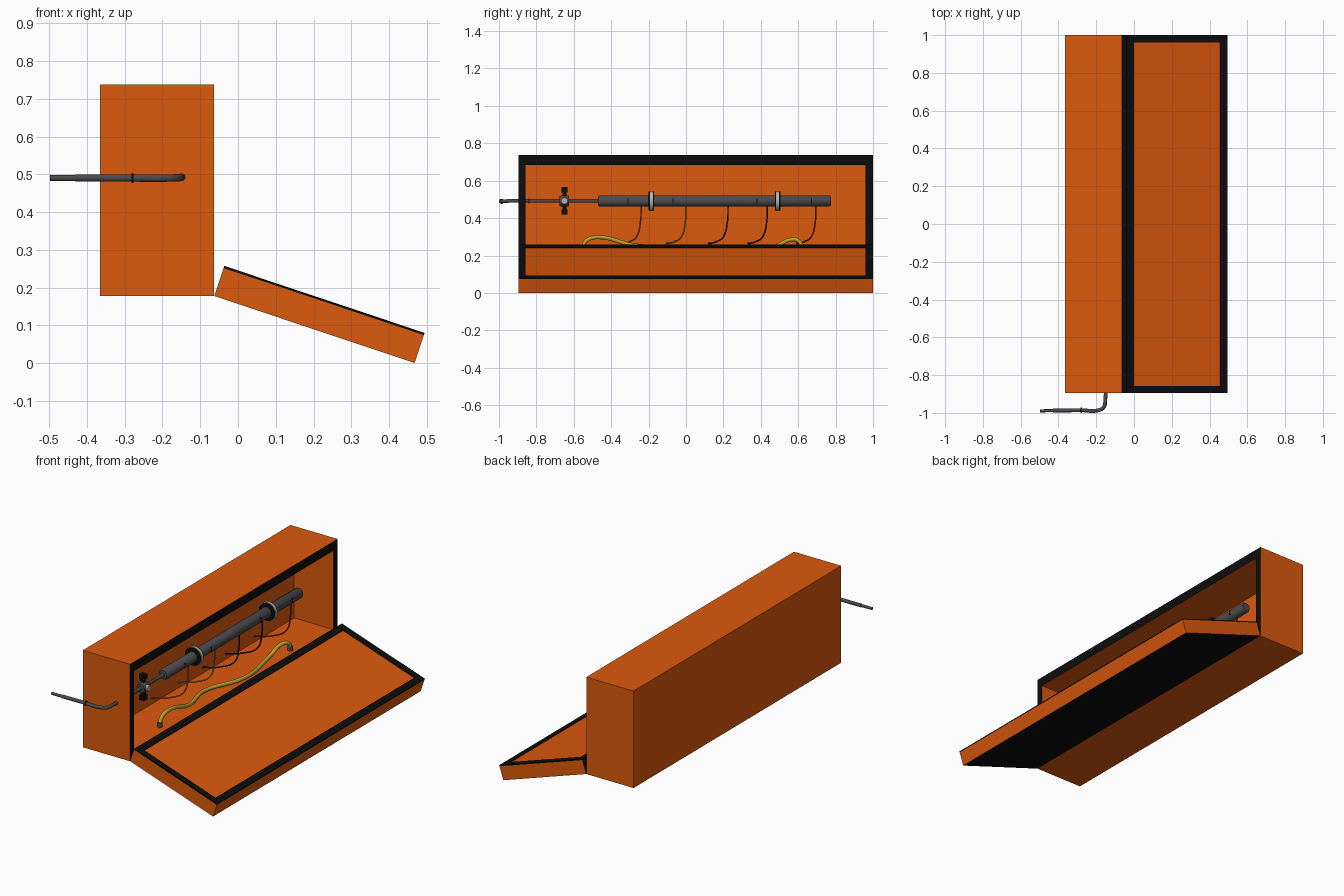
import bpy, bmesh, math
from mathutils import Vector

if "Cube" in bpy.data.objects:
    bpy.data.objects.remove(bpy.data.objects["Cube"])


def material(name, rgb):
    m = bpy.data.materials.new(name)
    m.diffuse_color = (*rgb, 1)
    m.use_nodes = True
    m.node_tree.nodes["Principled BSDF"].inputs["Base Color"].default_value = m.diffuse_color
    return m


ORANGE = material("orange", (0.72, 0.10, 0.004))
BLACK = material("black", (0.004, 0.004, 0.004))
GREY = material("dark_grey", (0.07, 0.07, 0.075))
STEEL = material("steel", (0.45, 0.45, 0.43))
YELLOW = material("yellow", (0.50, 0.36, 0.03))


def add_object(name, bm, mats, smooth=False):
    bmesh.ops.recalc_face_normals(bm, faces=bm.faces)
    me = bpy.data.meshes.new(name)
    bm.to_mesh(me)
    bm.free()
    ob = bpy.data.objects.new(name, me)
    bpy.context.collection.objects.link(ob)
    for m in mats:
        me.materials.append(m)
    if smooth:
        bpy.ops.object.select_all(action='DESELECT')
        ob.select_set(True)
        bpy.context.view_layer.objects.active = ob
        bpy.ops.object.shade_smooth_by_angle(angle=math.radians(40))
    return ob


Y0, Y1 = -0.895, 1.0


def tray(name, origin, U, V, a1, c0, c1, rim_a, depth, outer, rim, inner):
    """Open tray: a runs along U, b along y, c along V with the opening at c1."""
    bm = bmesh.new()

    def ring(a0, a1, b0, b1, c):
        return [bm.verts.new(origin + U * a + Vector((0, b, 0)) + V * c)
                for a, b in ((a0, b0), (a1, b0), (a1, b1), (a0, b1))]
    hole = (rim_a[0], a1 - rim_a[1], Y0 + 0.037, Y1 - 0.040)
    rings = [ring(0, a1, Y0, Y1, c0), ring(0, a1, Y0, Y1, c1),
             ring(*hole, c1), ring(*hole, c1 - depth)]
    mats = [ORANGE, BLACK]
    bm.faces.new(rings[0]).material_index = outer
    for r, s, m in zip(rings, rings[1:], (outer, rim, inner)):
        for i in range(4):
            j = (i + 1) % 4
            bm.faces.new((r[i], r[j], s[j], s[i])).material_index = m
    bm.faces.new(rings[3]).material_index = 0
    return add_object(name, bm, mats)


def box(name, lo, hi, mat):
    bm = bmesh.new()
    bmesh.ops.create_cube(bm, size=1)
    for v in bm.verts:
        v.co = Vector([(l + h) / 2 + c * (h - l) for l, h, c in zip(lo, hi, v.co)])
    return add_object(name, bm, [mat])


def lathe(name, profile, mat, x=-0.15, z=0.492, sides=24):
    """Revolve (radius, y) points around an axis along y."""
    bm = bmesh.new()
    rings = []
    for r, y in profile:
        rings.append([bm.verts.new((x + r * math.cos(t), y, z + r * math.sin(t)))
                      for t in (2 * math.pi * i / sides for i in range(sides))])
    for p, q in zip(rings, rings[1:]):
        for i in range(sides):
            j = (i + 1) % sides
            bm.faces.new((p[i], p[j], q[j], q[i]))
    bm.faces.new(rings[0])
    bm.faces.new(rings[-1])
    return add_object(name, bm, [mat], True)


def hose(name, pts, radius, mat, res=6):
    cu = bpy.data.curves.new(name, 'CURVE')
    cu.dimensions = '3D'
    cu.bevel_depth = radius
    cu.bevel_resolution = 3
    cu.resolution_u = res
    cu.use_fill_caps = True
    sp = cu.splines.new('BEZIER')
    sp.bezier_points.add(len(pts) - 1)
    for bp, p in zip(sp.bezier_points, pts):
        bp.co = p
        bp.handle_left_type = bp.handle_right_type = 'AUTO'
    cu.materials.append(mat)
    ob = bpy.data.objects.new(name, cu)
    bpy.context.collection.objects.link(ob)
    return ob


# Case body, open towards +x
tray("case_body", Vector((-0.365, 0, 0.178)), Vector((0, 0, 1)), Vector((1, 0, 0)),
     0.56, 0, 0.302, (0.052, 0.053), 0.25, 0, 1, 0)

# Hinged lid with raised black gasket
ang = math.radians(18.5)
U = Vector((math.cos(ang), 0, -math.sin(ang)))
V = Vector((math.sin(ang), 0, math.cos(ang)))
hinge = Vector((-0.063, 0, 0.178))
lid = tray("lid", hinge, U, V, 0.559, 0, 0.078, (0.039, 0.039), 0.001, 0, 1, 0)
for f in lid.data.polygons:
    if f.normal.dot(U) < -0.9 or f.normal.dot(V) < -0.9:
        f.material_index = 1
tray("lid_gasket", hinge, U, V, 0.559, 0.078, 0.084, (0.039, 0.039), 0.005, 1, 1, 1)

# Main cylinder with bevelled ends and small slots
lathe("main_cylinder", [(0.024, -0.47), (0.030, -0.462), (0.030, 0.765), (0.024, 0.775)], GREY)
for i, y in enumerate((-0.31, -0.07, 0.38, 0.67)):
    box(f"cylinder_slot_{i}", (-0.125, y - 0.003, 0.478), (-0.119, y + 0.003, 0.506), BLACK)

# Clamp rings: steel band between black flanges
for i, y in enumerate((-0.185, 0.49)):
    lathe(f"clamp_band_{i}", [(0.054, y - 0.008), (0.054, y + 0.008)], STEEL)
    for s in (-1, 1):
        c = y + s * 0.011
        lathe(f"clamp_flange_{i}_{s}", [(0.046, c - 0.004), (0.050, c - 0.003),
                                        (0.050, c + 0.003), (0.046, c + 0.004)], BLACK)

# Push rod with bent handle outside the case
hose("bent_rod", [(-0.15, -0.465, 0.492), (-0.15, -0.70, 0.492), (-0.152, -0.93, 0.492),
                  (-0.159, -0.967, 0.491), (-0.185, -0.985, 0.490),
                  (-0.28, -0.986, 0.490), (-0.43, -0.988, 0.490)], 0.010, GREY)
hose("handle_tip", [(-0.42, -0.988, 0.490), (-0.498, -0.989, 0.490)], 0.008, GREY)
hose("handle_collar", [(-0.282, -0.986, 0.490), (-0.276, -0.986, 0.490)], 0.014, BLACK)
lathe("rod_collar", [(0.014, -0.843), (0.014, -0.837)], BLACK)

# Valve on the rod
lathe("valve_nut", [(0.026, -0.675), (0.030, -0.668), (0.030, -0.632), (0.026, -0.625)],
      GREY, sides=8)
hose("valve_cap", [(-0.13, -0.65, 0.492), (-0.112, -0.65, 0.492)], 0.018, STEEL)
for s in (-1, 1):
    for part, w, a, b in (("stem", 0.010, 0.028, 0.050), ("knob", 0.016, 0.046, 0.074)):
        z = sorted((0.492 + s * a, 0.492 + s * b))
        box(f"valve_{part}_{s}", (-0.15 - w, -0.65 - w, z[0]), (-0.15 + w, -0.65 + w, z[1]), BLACK)

# Wires from the cylinder to the back wall
wires = ((-0.24, (0.45, 0.10, 0.015)), (0.0, (0.32, 0.25, 0.02)), (0.225, (0.01, 0.01, 0.12)),
         (0.435, (0.004, 0.004, 0.004)), (0.695, (0.22, 0.02, 0.01)))
for i, (y, rgb) in enumerate(wires):
    hose(f"wire_{i}", [(-0.15, y, 0.465), (-0.15, y - 0.003, 0.385), (-0.165, y - 0.022, 0.305),
                       (-0.225, y - 0.060, 0.275), (-0.318, y - 0.105, 0.264)],
         0.004, material(f"wire_{i}", rgb), 8)

# Loose yellow hose on the case floor with dark end fittings
path = [(-0.115, -0.55, 0.255), (-0.115, -0.53, 0.282), (-0.115, -0.47, 0.298),
        (-0.117, -0.28, 0.255), (-0.165, -0.07, 0.244), (-0.085, 0.18, 0.244),
        (-0.127, 0.47, 0.246), (-0.115, 0.56, 0.285), (-0.10, 0.60, 0.280),
        (-0.10, 0.62, 0.252)]
hose("yellow_hose", path, 0.011, YELLOW)
for i, p in enumerate((path[0], path[-1])):
    hose(f"hose_fitting_{i}", [(p[0], p[1], 0.231), (p[0], p[1], p[2] + 0.003)], 0.014, GREY)
